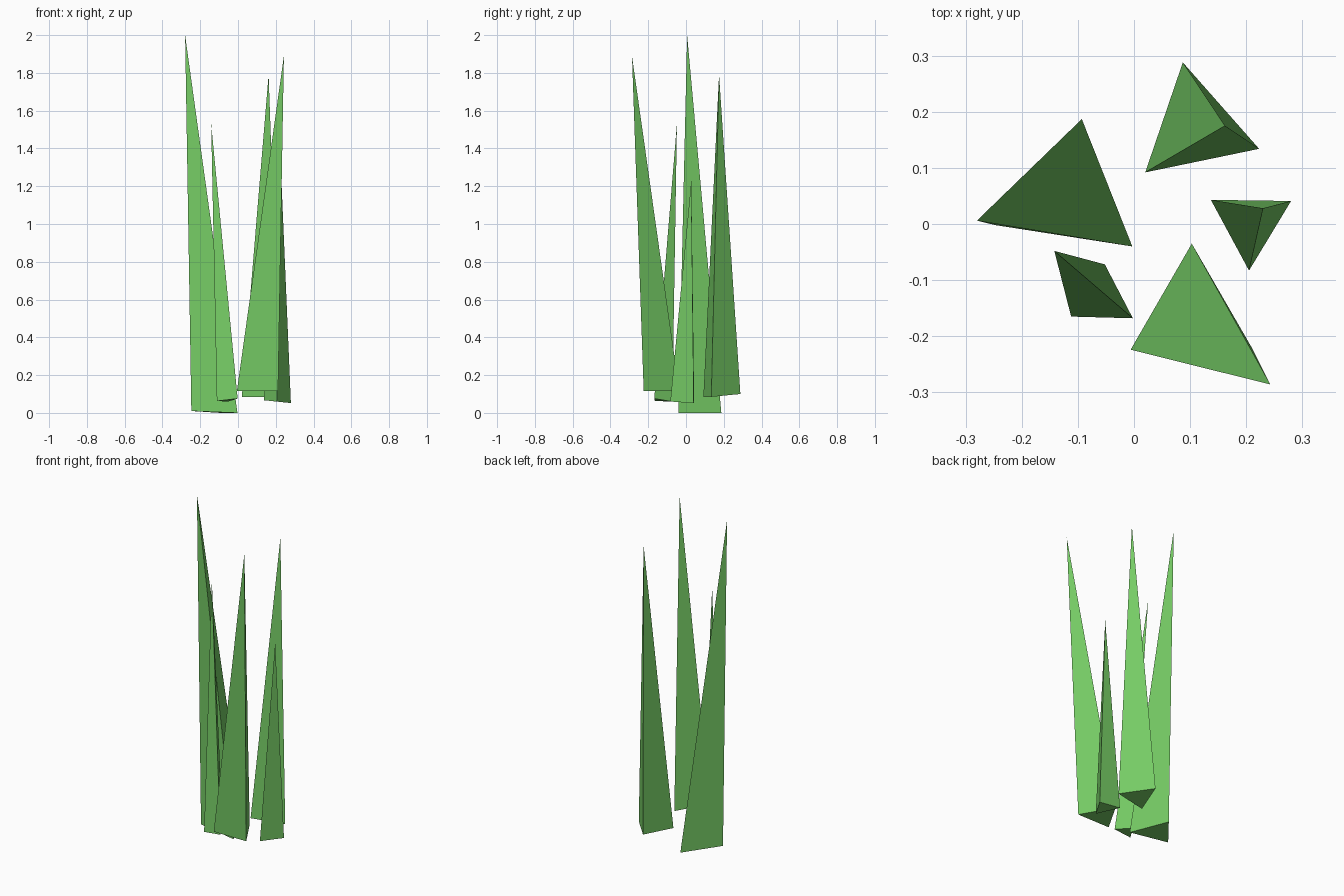
import bpy, bmesh

if "Cube" in bpy.data.objects:
    bpy.data.objects.remove(bpy.data.objects["Cube"])

green = bpy.data.materials.new("grass_green")
green.diffuse_color = (0.18, 0.6, 0.13, 1)
green.use_nodes = True
green.node_tree.nodes["Principled BSDF"].inputs["Base Color"].default_value = green.diffuse_color


def blade(name, tip, base):
    """Three-sided grass blade: closed triangular base rising to a tip."""
    bm = bmesh.new()
    a, b, c = [bm.verts.new(p) for p in base]
    t = bm.verts.new(tip)
    for f in ((a, b, c), (a, b, t), (b, c, t), (c, a, t)):
        bm.faces.new(f)
    bmesh.ops.recalc_face_normals(bm, faces=bm.faces)
    mesh = bpy.data.meshes.new(name)
    bm.to_mesh(mesh)
    bm.free()
    mesh.materials.append(green)
    bpy.context.collection.objects.link(bpy.data.objects.new(name, mesh))


# Tall left blade
blade("left_blade", (-0.28, 0.006, 2.0),
      [(-0.247, -0.002, 0.01), (-0.003, -0.04, 0.0), (-0.093, 0.187, 0.0)])
# Broad front blade
blade("front_blade", (0.243, -0.286, 1.89),
      [(-0.006, -0.224, 0.115), (0.212, -0.224, 0.115), (0.103, -0.035, 0.115)])
# Back blade
blade("back_blade", (0.162, 0.175, 1.79),
      [(0.02, 0.092, 0.083), (0.223, 0.134, 0.085), (0.087, 0.288, 0.1)])
# Short right blade
blade("right_blade", (0.23, 0.028, 1.23),
      [(0.137, 0.043, 0.067), (0.205, -0.083, 0.06), (0.28, 0.041, 0.052)])
# Small front left blade
blade("front_left_blade", (-0.142, -0.048, 1.53),
      [(-0.112, -0.165, 0.063), (-0.002, -0.168, 0.076), (-0.052, -0.072, 0.06)])
